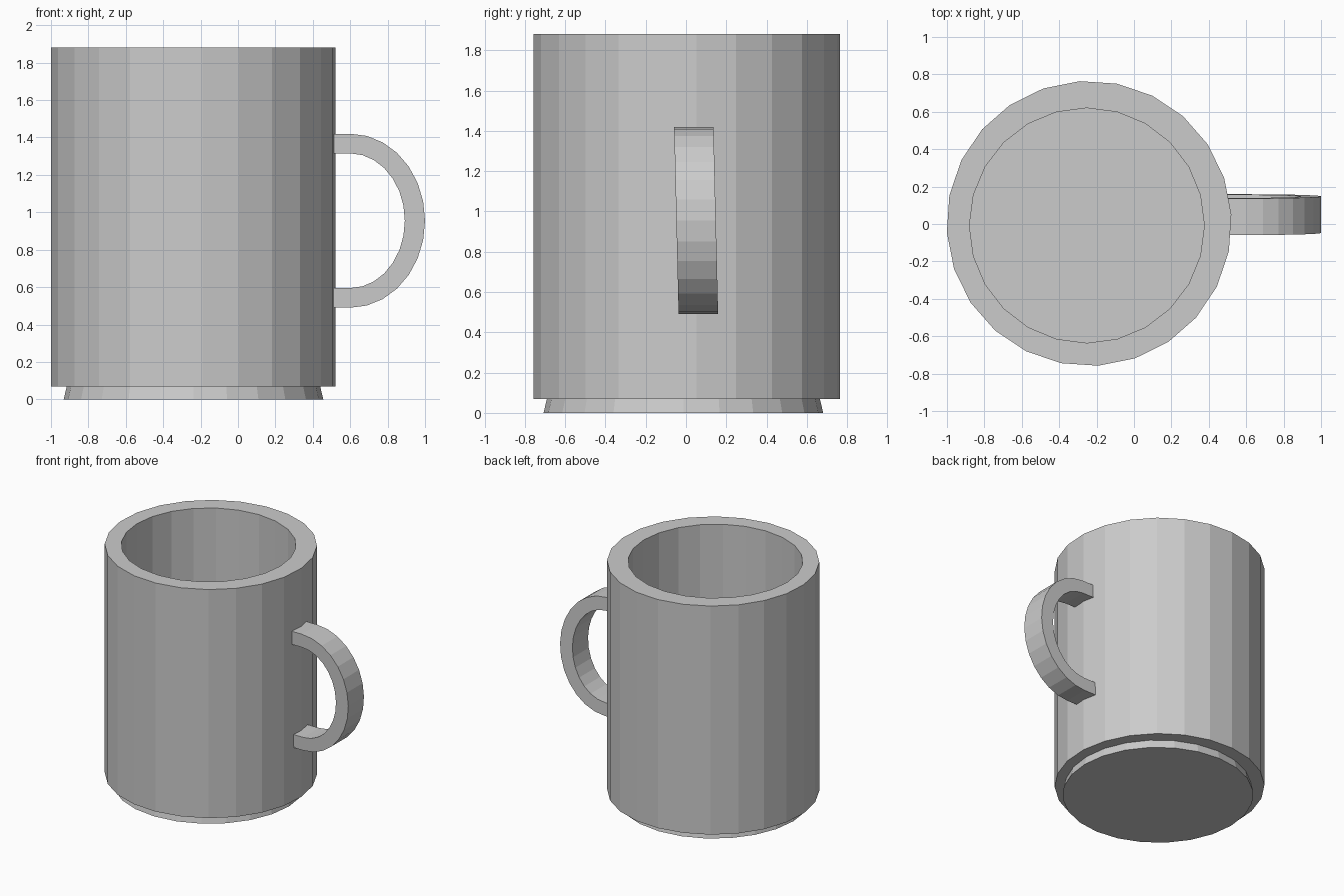
import bpy, bmesh, math
from mathutils import Vector

if "Cube" in bpy.data.objects:
    bpy.data.objects.remove(bpy.data.objects["Cube"], do_unlink=True)

SIDES = 24

grey = bpy.data.materials.new("ceramic_grey")
grey.use_nodes = True
colour = (0.6, 0.6, 0.6, 1)
grey.diffuse_color = colour
bsdf = next(n for n in grey.node_tree.nodes if n.type == 'BSDF_PRINCIPLED')
bsdf.inputs["Base Color"].default_value = colour


def make_object(name, bm):
    bmesh.ops.recalc_face_normals(bm, faces=bm.faces)
    mesh = bpy.data.meshes.new(name)
    bm.to_mesh(mesh)
    bm.free()
    mesh.materials.append(grey)
    obj = bpy.data.objects.new(name, mesh)
    bpy.context.collection.objects.link(obj)
    return obj


def loft(name, rings):
    """Bridge equal-length closed rings of points and cap both ends."""
    bm = bmesh.new()
    loops = [[bm.verts.new(p) for p in ring] for ring in rings]
    for a, b in zip(loops, loops[1:]):
        for i in range(len(a)):
            j = (i + 1) % len(a)
            bm.faces.new((a[i], a[j], b[j], b[i]))
    bm.faces.new(loops[0])
    bm.faces.new(loops[-1])
    return make_object(name, bm)


def ring(cx, cy, radius, z, turn=0.0):
    return [Vector((cx + radius * math.cos(a), cy + radius * math.sin(a), z))
            for a in (math.radians(turn) + math.tau * i / SIDES for i in range(SIDES))]


# Cup: outer wall, flat rim, straight inner wall and floor
loft("cup_body", [
    ring(-0.24, 0.003, 0.762, 0.07, 3.7),
    ring(-0.24, 0.003, 0.762, 1.88, 3.7),
    ring(-0.252, -0.008, 0.628, 1.88),
    ring(-0.252, -0.008, 0.628, 0.17),
])

# Foot: shallow cone flaring towards the ground
loft("cup_foot", [
    ring(-0.238, -0.013, 0.694, 0.0),
    ring(-0.238, -0.013, 0.675, 0.08),
])

# Handle: flat band swept around a half ellipse, leaning slightly sideways
STEPS = 14
CX, CZ = 0.60, 0.955
pairs = [((0.45, CZ + 0.465), (0.45, CZ + 0.36))]
for i in range(STEPS + 1):
    t = math.pi / 2 - math.pi * i / STEPS
    c, s = math.cos(t), math.sin(t)
    pairs.append(((CX + 0.40 * c, CZ + 0.465 * s), (CX + 0.292 * c, CZ + 0.36 * s)))
pairs.append(((0.45, CZ - 0.465), (0.45, CZ - 0.36)))


def band_section(outer, inner, half=0.098):
    def point(p, side):
        return Vector((p[0], 0.05 - 0.024 * (p[1] - CZ) + side * half, p[1]))
    return [point(outer, -1), point(outer, 1), point(inner, 1), point(inner, -1)]


loft("handle", [band_section(o, i) for o, i in pairs])
